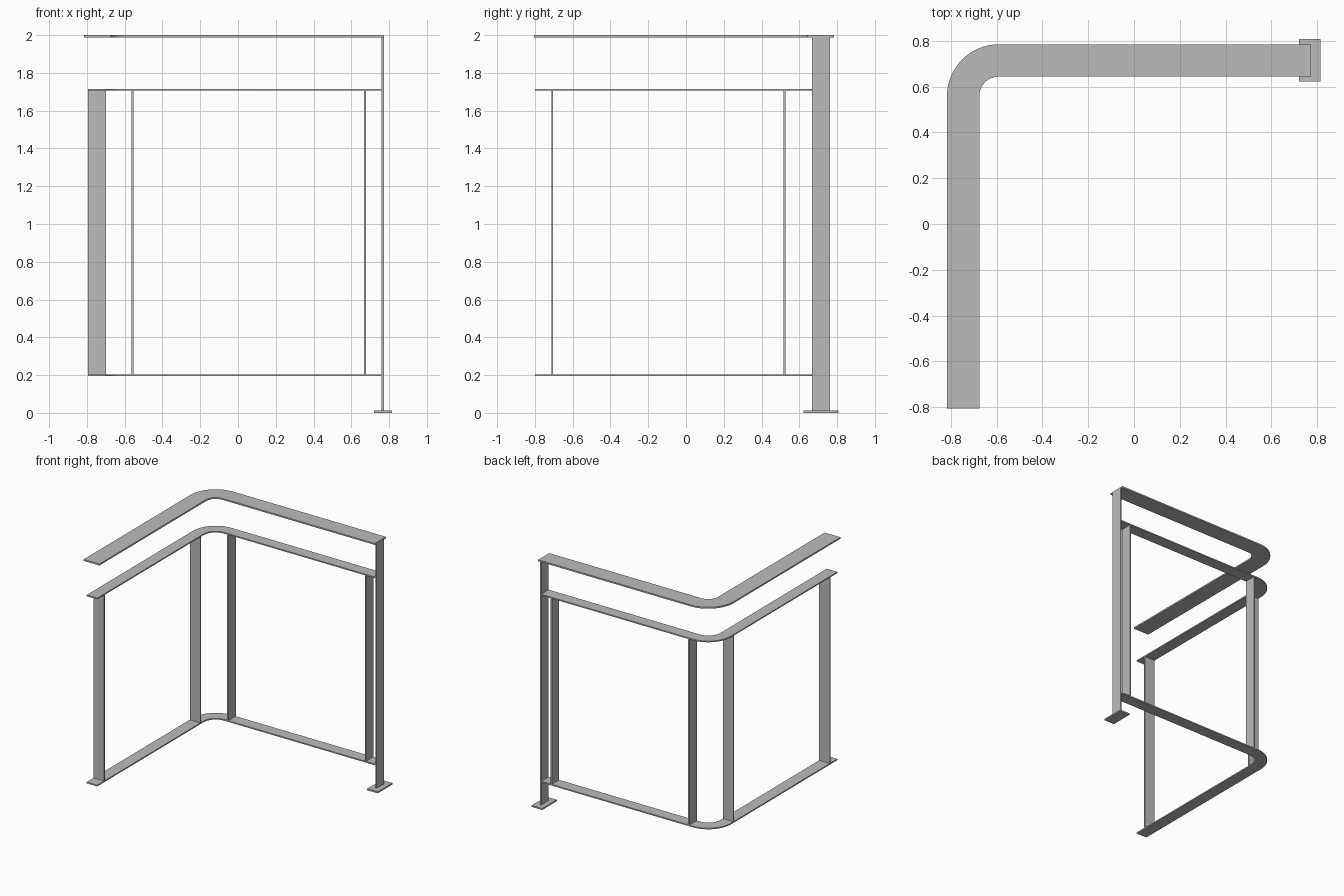
import bpy
import bmesh
from math import cos, sin, pi

cube = bpy.data.objects.get("Cube")
if cube:
    bpy.data.objects.remove(cube, do_unlink=True)

# Single painted steel colour
steel = bpy.data.materials.new("grey_steel")
steel.use_nodes = True
GREY = (0.5, 0.5, 0.5, 1.0)
steel.diffuse_color = GREY
steel.node_tree.nodes["Principled BSDF"].inputs["Base Color"].default_value = GREY

# Shared layout: rail centrelines and bend centre
SIDE_X, BACK_Y = -0.746, 0.714
BEND_X, BEND_Y = -0.59, 0.558
BEND_R = BEND_X - SIDE_X
BAR_W, BAR_T = 0.095, 0.01


def add_object(name, bm):
    bmesh.ops.recalc_face_normals(bm, faces=bm.faces)
    mesh = bpy.data.meshes.new(name)
    bm.to_mesh(mesh)
    bm.free()
    mesh.materials.append(steel)
    obj = bpy.data.objects.new(name, mesh)
    bpy.context.collection.objects.link(obj)
    return obj


def box(name, x, y, z):
    """Box from (min, max) ranges on each axis."""
    bm = bmesh.new()
    bmesh.ops.create_cube(bm, size=1)
    for v in bm.verts:
        v.co = [r[0] + (c + 0.5) * (r[1] - r[0]) for c, r in zip(v.co, (x, y, z))]
    return add_object(name, bm)


def rail(name, width, z0, z1, front_y, end_x, steps=16):
    """Flat bar along the side, round the bend and along the back."""
    def edge(r):
        arc = [(BEND_X - r * cos(a), BEND_Y + r * sin(a))
               for a in (pi / 2 * i / steps for i in range(steps + 1))]
        return [(BEND_X - r, front_y)] + arc + [(end_x, BEND_Y + r)]

    bm = bmesh.new()
    outer = [bm.verts.new((x, y, z0)) for x, y in edge(BEND_R + width / 2)]
    inner = [bm.verts.new((x, y, z0)) for x, y in edge(BEND_R - width / 2)]
    strip = [bm.faces.new((outer[i], outer[i + 1], inner[i + 1], inner[i]))
             for i in range(len(outer) - 1)]
    new = bmesh.ops.extrude_face_region(bm, geom=strip, use_keep_orig=True)["geom"]
    top = [g for g in new if isinstance(g, bmesh.types.BMVert)]
    bmesh.ops.translate(bm, vec=(0, 0, z1 - z0), verts=top)
    obj = add_object(name, bm)
    # Smooth the bend, keep the bar edges sharp
    bpy.ops.object.select_all(action="DESELECT")
    obj.select_set(True)
    bpy.context.view_layer.objects.active = obj
    bpy.ops.object.shade_smooth_by_angle()
    return obj


def across(centre, size):
    return (centre - size / 2, centre + size / 2)


# Horizontal rails
rail("handrail", 0.141, 1.988, 2.0, -0.806, 0.773)
rail("upper_rail", BAR_W, 1.706, 1.716, -0.8, 0.761)
rail("lower_rail", BAR_W, 0.194, 0.204, -0.8, 0.761)

# Upright flat bars between the upper and lower rails
SPAN = (0.204, 1.706)
for name, y in (("side_front_bar", -0.708), ("side_back_bar", 0.522)):
    box(name, across(SIDE_X, BAR_W), across(y, BAR_T), SPAN)
for name, x in (("back_right_bar", -0.558), ("back_left_bar", 0.672)):
    box(name, across(x, BAR_T), across(BACK_Y, BAR_W), SPAN)

# End post with its foot plate
box("end_post", (0.761, 0.773), across(BACK_Y, BAR_W), (0.012, 1.988))
box("foot_plate", (0.721, 0.815), across(BACK_Y, 0.186), (0, 0.012))
